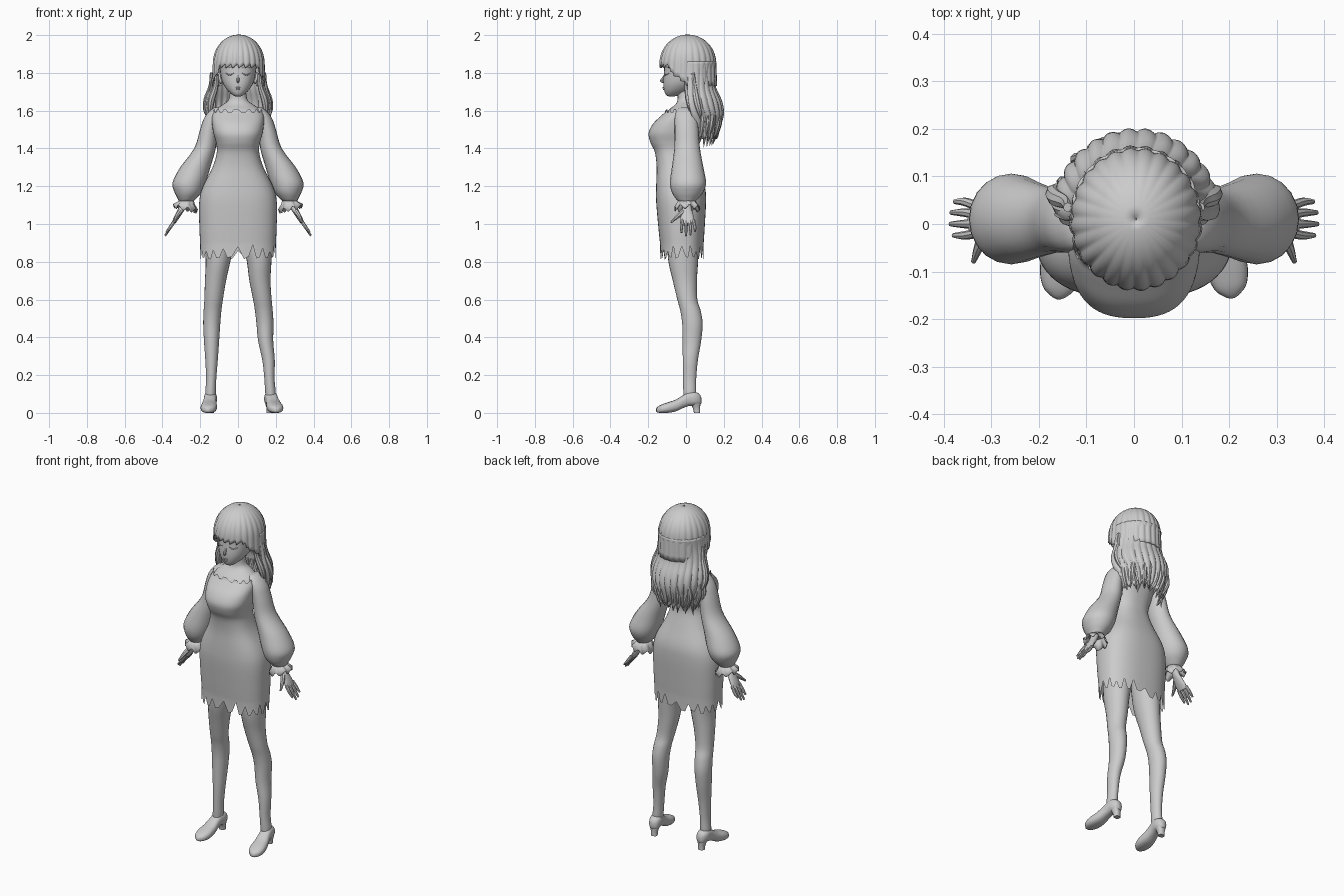
import bpy, math, random
from math import sin, cos, pi, radians
from mathutils import Vector, Matrix

random.seed(4)
cube = bpy.data.objects.get("Cube")
if cube:
    bpy.data.objects.remove(cube)

GREY = bpy.data.materials.new("plain_grey")
GREY.use_nodes = True
TONE = (0.6, 0.6, 0.6, 1)
GREY.diffuse_color = TONE
GREY.node_tree.nodes["Principled BSDF"].inputs["Base Color"].default_value = TONE


def finish(obj, angle=40):
    bpy.ops.object.select_all(action='DESELECT')
    obj.select_set(True)
    bpy.context.view_layer.objects.active = obj
    if obj.type == 'CURVE':
        bpy.ops.object.convert(target='MESH')
        obj = bpy.context.object
    if not obj.data.materials:
        obj.data.materials.append(GREY)
    bpy.ops.object.shade_smooth_by_angle(angle=radians(angle))
    return obj


def skin_rows(name, rows, closed=True, caps=True, thick=0, angle=40):
    """Join rows of points into a surface."""
    n = len(rows[0])
    faces = []
    for j in range(len(rows) - 1):
        for i in range(n if closed else n - 1):
            k = (i + 1) % n
            faces.append((j * n + i, j * n + k, (j + 1) * n + k, (j + 1) * n + i))
    if caps:
        faces += [tuple(range(n))[::-1], tuple(range((len(rows) - 1) * n, len(rows) * n))]
    mesh = bpy.data.meshes.new(name)
    mesh.from_pydata([tuple(p) for r in rows for p in r], [], faces)
    obj = bpy.data.objects.new(name, mesh)
    bpy.context.collection.objects.link(obj)
    if thick:
        mod = obj.modifiers.new("thickness", 'SOLIDIFY')
        mod.thickness, mod.offset = thick, 0
    return finish(obj, angle)


def smooth_path(keys, steps):
    """Catmull-Rom through tuples of numbers."""
    keys = [Vector(k) for k in keys]
    out = []
    for i in range(len(keys) - 1):
        a, b, c, d = keys[max(i - 1, 0)], keys[i], keys[i + 1], keys[min(i + 2, len(keys) - 1)]
        for s in range(steps):
            t = s / steps
            out.append(b + 0.5 * t * (c - a + t * (2 * a - 5 * b + 4 * c - d + t * (3 * (b - c) + d - a))))
    return out + [keys[-1]]


def loft(name, keys, n=24, power=2, steps=4, frame=None, hem=None, neck=None):
    """Keys are (height, centre x, half width, front, back)."""
    frame = frame or Matrix.Identity(4)
    rows = []
    for z, cx, rx, y0, y1 in smooth_path(keys, steps):
        row = []
        for i in range(n):
            c, s = cos(2 * pi * i / n), sin(2 * pi * i / n)
            row.append(Vector((cx + rx * math.copysign(abs(c) ** (2 / power), c),
                               (y0 + y1) / 2 + (y1 - y0) / 2 * math.copysign(abs(s) ** (2 / power), s), z)))
        rows.append(row)
    if hem:
        rows.insert(0, [p - Vector((0, 0, hem(i))) for i, p in enumerate(rows[0])])
    if neck:
        rows[-1] = [p + Vector((0, 0, neck(i))) for i, p in enumerate(rows[-1])]
    rows = [[frame @ p for p in r] for r in rows]
    return skin_rows(name, rows, caps=not hem)


def strand(name, points, radii, depth=1.0):
    """Tapered round strand along a smooth path."""
    curve = bpy.data.curves.new(name, 'CURVE')
    curve.dimensions = '3D'
    curve.bevel_depth, curve.bevel_resolution, curve.use_fill_caps = depth, 2, True
    path = smooth_path([(*p, r) for p, r in zip(points, radii)], 4)
    sp = curve.splines.new('POLY')
    sp.points.add(len(path) - 1)
    for pt, v in zip(sp.points, path):
        pt.co, pt.radius = (v[0], v[1], v[2], 1), v[3]
    obj = bpy.data.objects.new(name, curve)
    bpy.context.collection.objects.link(obj)
    return finish(obj)


# Dress with torn hem and torn neckline
loft("dress", [(.89, 0, .2, -.137, .093), (1.0, 0, .205, -.148, .1), (1.12, 0, .205, -.158, .106),
               (1.2, 0, .185, -.158, .1), (1.3, 0, .135, -.155, .068), (1.38, 0, .112, -.165, .045),
               (1.43, 0, .116, -.188, .05), (1.48, 0, .13, -.198, .06), (1.53, 0, .137, -.175, .068),
               (1.57, 0, .138, -.135, .068), (1.595, 0, .13, -.108, .066)],
     n=60, power=2.5,
     hem=lambda i: random.uniform(.0, .035) if i % 3 == 0 else random.uniform(.06, .08),
     neck=lambda i: .012 if i % 4 < 2 else -.006)

# Chest and neck under the dress
loft("chest_and_neck", [(1.5, 0, .11, -.1, .05), (1.57, 0, .128, -.112, .06), (1.605, 0, .118, -.09, .06),
                        (1.63, 0, .085, -.06, .052), (1.655, 0, .052, -.045, .042), (1.7, 0, .043, -.045, .04),
                        (1.75, 0, .045, -.05, .045)], power=2.2)

# Head and small face details
loft("head", [(1.675, 0, .012, -.09, -.065), (1.684, 0, .03, -.106, -.03), (1.71, 0, .058, -.116, .02),
              (1.75, 0, .082, -.12, .07), (1.81, 0, .095, -.116, .1), (1.88, 0, .1, -.11, .11),
              (1.95, 0, .07, -.07, .08), (1.975, 0, .02, -.02, .03)], n=32, power=2.2)
strand("nose", [(0, -.112, 1.79), (0, -.122, 1.77), (0, -.129, 1.758), (0, -.118, 1.75)], [.005, .007, .008, .004])
strand("upper_lip", [(-.016, -.115, 1.722), (0, -.121, 1.721), (.016, -.115, 1.722)], [.001, .004, .001])
strand("lower_lip", [(-.011, -.114, 1.714), (0, -.119, 1.712), (.011, -.114, 1.714)], [.001, .004, .001])
for side, tag in ((1, "left"), (-1, "right")):
    strand(f"{tag}_eyelid", [(side * x, y, z) for x, y, z in
           ((.022, -.115, 1.797), (.045, -.11, 1.79), (.068, -.09, 1.798))], [.002, .004, .002])
    strand(f"{tag}_eyebrow", [(side * x, y, z) for x, y, z in
           ((.02, -.114, 1.825), (.045, -.107, 1.832), (.07, -.089, 1.825))], [.001, .003, .001])
    strand(f"{tag}_ear", [(side * .088, .01, 1.8), (side * .1, .015, 1.78), (side * .088, 0, 1.745)],
           [.01, .016, .008])


# Hair cap: crown, fringe and side hair, grooved into locks
def cap_row(i, n, steps=14):
    a = 2 * pi * i / n
    front = cos(a)
    saw = (i % 6) / 6
    if front > .62:
        low = 1.825 + .025 * saw
    elif front > .05:
        low = 1.735 + .06 * (front - .05) / .57 + .02 * saw
    else:
        low = 1.73
    bump = .955 + .045 * abs(sin(a * 12 + .4))
    out = []
    for j in range(steps + 1):
        t = j / steps
        z = 2 - (2 - low) * t ** 1.7
        h = (z - 1.85) / .15
        r = math.sqrt(max(0, 1 - h * h)) if h > 0 else 1 + .04 * min(1, -h)
        r = max(r, .01) * (1 + (bump - 1) * min(1, t * 1.5))
        out.append((.004 + .135 * r * sin(a), .01 - .148 * r * front, z))
    return out


cols = [cap_row(i, 144) for i in range(144)]
skin_rows("hair_cap", list(zip(*cols)), caps=False, thick=.006, angle=50)

# Long wavy hair falling behind the shoulders
levels = smooth_path([(1.86, .133, .138, 95), (1.79, .137, .127, 95), (1.72, .15, .137, 95), (1.65, .17, .168, 92),
                      (1.59, .172, .178, 88), (1.53, .155, .166, 80), (1.47, .135, .148, 72)], 4)
rows = []
for j, (z, rx, ry, spread) in enumerate(levels):
    row = []
    f = j / (len(levels) - 1)
    for i in range(121):
        u = i / 60 - 1
        a = radians(spread) * u
        b = 1 - (.02 + .05 * f) * (1 - abs(sin(u * 7 * pi + .5 * sin(f * 9))))
        drop = .05 * f ** 4 * ((i % 10) / 10 - .5)
        row.append((.004 + rx * b * sin(a), .02 + ry * b * cos(a), z - drop))
    rows.append(row)
skin_rows("long_hair", rows, closed=False, caps=False, thick=.008, angle=50)

# Loose tapering hair ends
for k in range(15):
    a = radians(-76 + 152 * k / 14)
    wave = random.uniform(-.015, .015)
    end = random.uniform(1.4, 1.45)
    strand(f"hair_end_{k + 1}", [(r * sin(a) + w, .02 + r * cos(a), z) for r, w, z in
           ((.165, 0, 1.6), (.157, wave, 1.53), (.138, 0, 1.47), (.125, -wave, end))],
           [.011, .014, .01, .001])

for side, tag in ((1, "left"), (-1, "right")):
    # Side locks in front of the shoulder hair
    for k in range(3):
        strand(f"{tag}_side_lock_{k + 1}", [(side * (x + .012 * k), y + .02 * k, z) for x, y, z in
               ((.115, -.005, 1.8), (.118, .005, 1.73), (.14, .015, 1.66), (.145, .03, 1.6), (.12, .045, 1.54))],
               [.01, .014, .018, .014, .002])

    # Balloon sleeve and flared cuff
    sleeve = [(1.618, .1, .022, -.03, .035), (1.6, .114, .036, -.052, .055), (1.56, .134, .046, -.06, .062),
              (1.5, .154, .047, -.06, .066), (1.4, .175, .057, -.062, .074), (1.3, .226, .08, -.075, .092),
              (1.22, .258, .088, -.085, .106), (1.17, .264, .073, -.076, .092), (1.135, .27, .05, -.055, .065),
              (1.12, .274, .038, -.04, .05)]
    loft(f"{tag}_sleeve", [(z, side * x, r, a, b) for z, x, r, a, b in sleeve], n=20)
    cuff = [(1.125, .272, .036, -.038, .048), (1.105, .276, .045, -.047, .058), (1.08, .279, .062, -.06, .074)]
    rows = []
    for z, x, r, a, b in cuff:
        fl = (1.125 - z) * .25
        rows.append([(side * x + r * cos(t) * (1 + fl * 6 * sin(t * 8)), (a + b) / 2 + (b - a) / 2 * sin(t),
                      z + fl * sin(t * 8) + side * cos(t) * (1.125 - z) * .3)
                     for t in (2 * pi * i / 48 for i in range(48))])
    skin_rows(f"{tag}_cuff", rows, caps=False, thick=.004)

    # Hand with four fingers and a thumb
    loft(f"{tag}_hand", [(z, side * x, r, a, b) for z, x, r, a, b in
         ((1.14, .275, .022, -.018, .028), (1.09, .293, .02, -.018, .028), (1.06, .31, .018, -.026, .036),
          (1.03, .327, .015, -.029, .043), (1.005, .34, .01, -.025, .042))], n=16)
    for k, (y, tip) in enumerate(((-.02, .955), (.0, .937), (.02, .942), (.039, .962))):
        y2 = y * 1.2
        strand(f"{tag}_finger_{k + 1}", [(side * .333, y, 1.02), (side * .357, y2, .985),
               (side * (.386 - (tip - .937) * .35), y2, tip)], [.01, .009, .005])
    strand(f"{tag}_thumb", [(side * .308, -.015, 1.065), (side * .325, -.045, 1.04), (side * .338, -.08, 1.008)],
           [.014, .011, .005])

    # Leg, splayed a little more on the left
    out = .03 if side > 0 else 0
    leg = [(1.0, .095, .08, -.1, .075), (.9, .1, .077, -.1, .07), (.8, .106, .065, -.093, .064),
           (.7, .119, .056, -.07, .058), (.6, .129, .049, -.046, .06), (.54, .135, .047, -.03, .078),
           (.47, .139, .045, -.02, .088), (.38, .14, .04, -.018, .08), (.28, .14, .033, -.017, .063),
           (.18, .142, .027, -.016, .054), (.11, .145, .028, -.014, .054), (.06, .147, .025, -.01, .05)]
    if side > 0:
        leg = [(z, x + out * (1 - z) - (.012 if .3 < z < .75 else 0), r, a, b) for z, x, r, a, b in leg]
    loft(f"{tag}_leg", [(z, side * x, r, a, b) for z, x, r, a, b in leg])

    # Heeled shoe turned outwards
    yaw = Matrix.Translation((side * (.147 + out), .015, 0)) @ Matrix.Rotation(side * radians(4 + 200 * out), 4, 'Z')
    lay = yaw @ Matrix(((1, 0, 0, 0), (0, 0, -1, 0), (0, 1, 0, 0), (0, 0, 0, 1)))
    loft(f"{tag}_shoe", [(-.066, 0, .01, .05, .08), (-.056, 0, .025, .04, .1), (-.03, 0, .034, .038, .112),
                         (.0, 0, .033, .036, .112), (.03, 0, .034, .026, .094), (.07, 0, .04, .008, .07),
                         (.115, 0, .043, .0, .055), (.15, 0, .034, .0, .042), (.168, 0, .016, .003, .03),
                         (.174, 0, .004, .01, .02)], power=2.5, frame=lay)
    loft(f"{tag}_heel", [(0, 0, .018, .028, .06), (.025, 0, .019, .022, .06), (.06, 0, .03, .005, .062)],
         n=16, power=2.6, frame=yaw)
